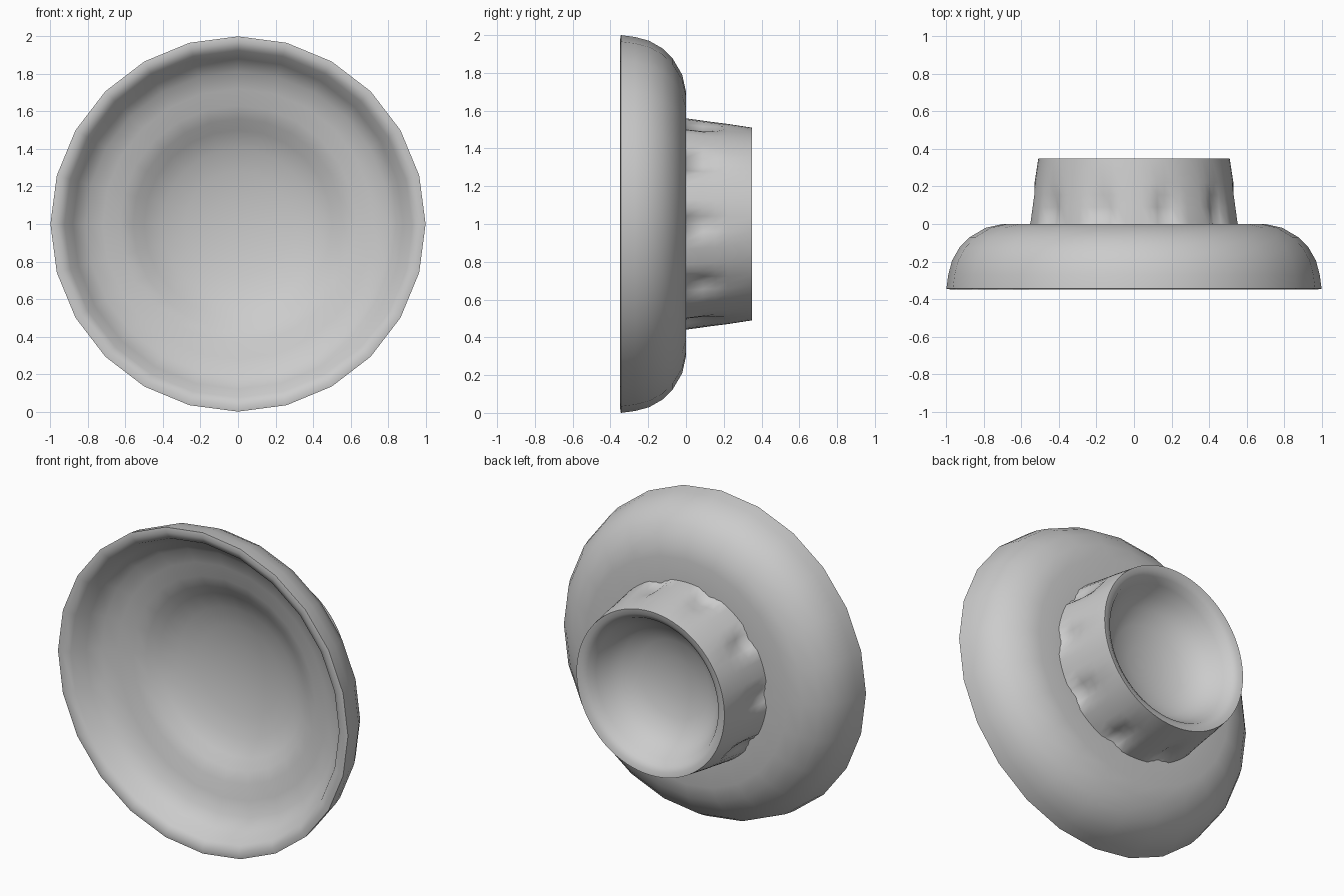
import bpy, bmesh, math

if "Cube" in bpy.data.objects:
    bpy.data.objects.remove(bpy.data.objects["Cube"])


def lathe(name, profile, sides, angle, shape=None):
    """Revolve (radius, y) points around the y axis at height 1."""
    bm = bmesh.new()
    rings = []
    for k, (r, y) in enumerate(profile):
        if r == 0:
            rings.append([bm.verts.new((0, y, 1))] * sides)
            continue
        ring = []
        for i in range(sides):
            a = 2 * math.pi * i / sides
            rr = shape(k, r, a) if shape else r
            ring.append(bm.verts.new((rr * math.cos(a), y, 1 + rr * math.sin(a))))
        rings.append(ring)
    for a, b in zip(rings, rings[1:]):
        for i in range(sides):
            j = (i + 1) % sides
            quad = dict.fromkeys((a[i], a[j], b[j], b[i]))
            bm.faces.new(list(quad))
    bmesh.ops.recalc_face_normals(bm, faces=bm.faces)
    mesh = bpy.data.meshes.new(name)
    bm.to_mesh(mesh)
    bm.free()
    obj = bpy.data.objects.new(name, mesh)
    bpy.context.collection.objects.link(obj)
    bpy.ops.object.select_all(action='DESELECT')
    obj.select_set(True)
    bpy.context.view_layer.objects.active = obj
    bpy.ops.object.shade_smooth_by_angle(angle=math.radians(angle))
    return obj


# Round dish: back face, curved shoulder, rim, inner wall, central recess
dish_profile = [
    (0.50, 0.0), (0.70, 0.0), (0.79, -0.02), (0.875, -0.07),
    (0.93, -0.125), (0.97, -0.195), (0.99, -0.27), (1.0, -0.345),
    (0.97, -0.35), (0.925, -0.325), (0.88, -0.24), (0.81, -0.185),
    (0.72, -0.155), (0.63, -0.135), (0.56, -0.105), (0.50, -0.06),
    (0.40, -0.015), (0.28, 0.015), (0.14, 0.035), (0.0, 0.04)]
lathe("dish", dish_profile, 24, 80)

# Hollow stem: ten narrow grooves between broad panels, fading to the open end
GROOVE_DEPTH = {1: 0.035, 2: 0.032, 3: 0.018}


def grooved(k, r, a):
    return r - GROOVE_DEPTH.get(k, 0) * max(0, math.cos(10 * a)) ** 2


stem_profile = [
    (0.56, -0.005), (0.559, 0.003), (0.547, 0.09), (0.538, 0.155),
    (0.53, 0.22), (0.51, 0.35), (0.48, 0.345), (0.45, 0.325),
    (0.425, 0.28), (0.385, 0.215), (0.33, 0.16), (0.24, 0.115),
    (0.12, 0.09), (0.0, 0.08)]
lathe("grooved_stem", stem_profile, 80, 80, grooved)
